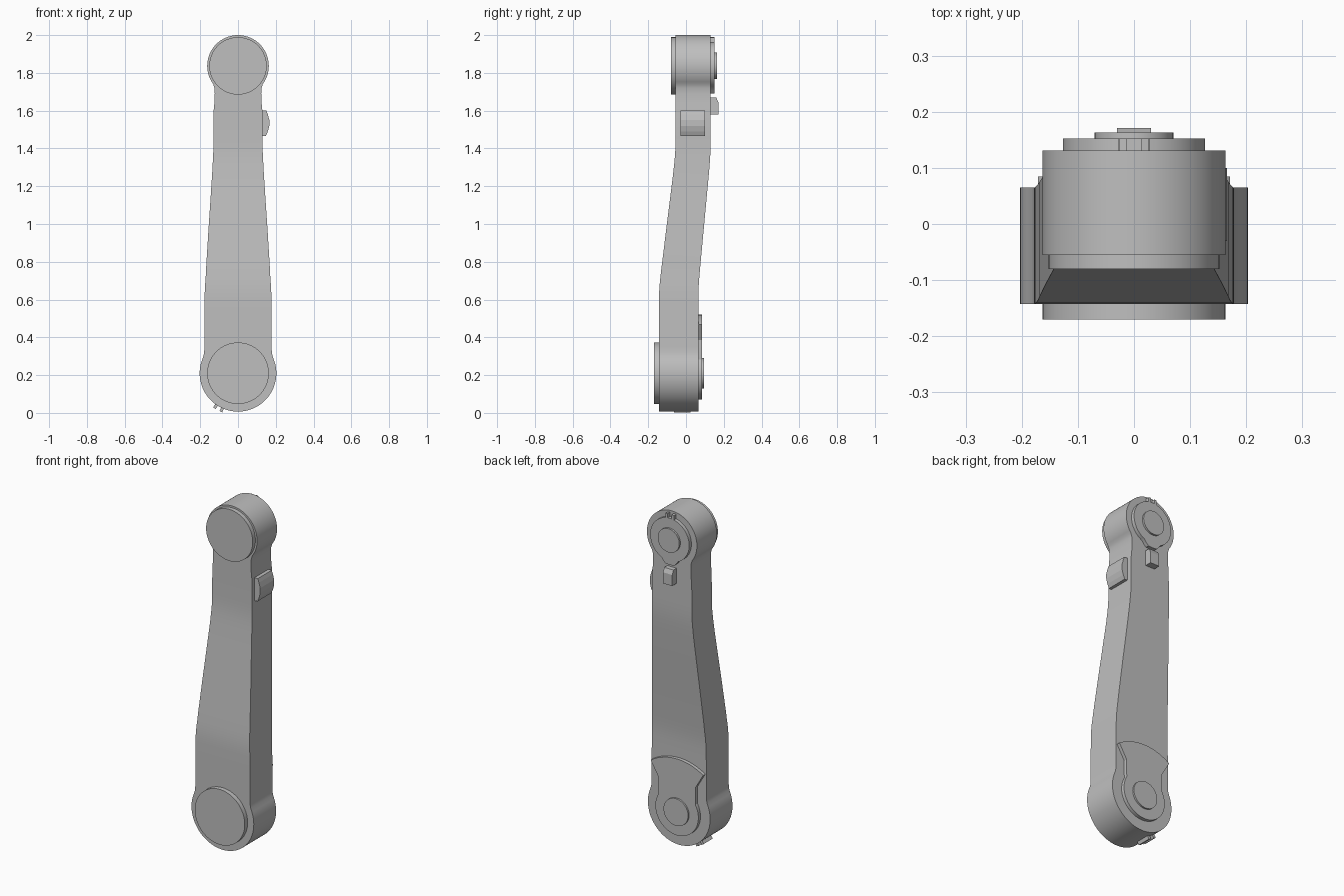
import bpy, bmesh, math
from mathutils import Matrix

if "Cube" in bpy.data.objects:
    bpy.data.objects.remove(bpy.data.objects["Cube"])

grey = bpy.data.materials.new("plain_grey")
grey.diffuse_color = (0.52, 0.52, 0.52, 1)
grey.use_nodes = True
grey.node_tree.nodes["Principled BSDF"].inputs["Base Color"].default_value = grey.diffuse_color


def finish(name, bm, smooth=True):
    bmesh.ops.recalc_face_normals(bm, faces=bm.faces)
    me = bpy.data.meshes.new(name)
    bm.to_mesh(me)
    bm.free()
    me.materials.append(grey)
    ob = bpy.data.objects.new(name, me)
    bpy.context.collection.objects.link(ob)
    if smooth:
        bpy.ops.object.select_all(action='DESELECT')
        ob.select_set(True)
        bpy.context.view_layer.objects.active = ob
        bpy.ops.object.shade_smooth_by_angle(angle=math.radians(30))
    return ob


def prism(name, pts, y0, y1, smooth=True):
    """Extrude an outline of (x, z) points from y0 to y1."""
    bm = bmesh.new()
    a = [bm.verts.new((x, y0, z)) for x, z in pts]
    b = [bm.verts.new((x, y1, z)) for x, z in pts]
    n = len(pts)
    for i in range(n):
        j = (i + 1) % n
        bm.faces.new((a[i], a[j], b[j], b[i]))
    bm.faces.new(a)
    bm.faces.new(b)
    return finish(name, bm, smooth)


def arc(r, cz, a0, a1, n):
    return [(r * math.cos(math.radians(a0 + (a1 - a0) * i / n)),
             cz + r * math.sin(math.radians(a0 + (a1 - a0) * i / n))) for i in range(n + 1)]


def disc(name, r, cz, y0, y1):
    return prism(name, arc(r, cz, 0, 360, 64)[:-1], y0, y1)


def interp(table, z):
    for (z0, v0), (z1, v1) in zip(table, table[1:]):
        if z <= z1:
            return v0 + (v1 - v0) * max(0, (z - z0) / (z1 - z0))
    return table[-1][1]


LOW, HIGH = 0.21, 1.837  # hub centre heights

# arm body: both hubs and the cranked, tapering beam lofted as one solid
outline = arc(0.203, LOW, -89.5, 20, 28)
outline += [(0.183, 0.30), (0.179, 0.32), (0.178, 0.35), (0.178, 0.52), (0.177, 0.60),
            (0.176, 0.64), (0.174, 0.68), (0.171, 0.72), (0.168, 0.78), (0.157, 0.96),
            (0.145, 1.14), (0.136, 1.28), (0.133, 1.34), (0.131, 1.38), (0.130, 1.42),
            (0.130, 1.46), (0.129, 1.60), (0.125, 1.64), (0.123, 1.69), (0.125, 1.72),
            (0.131, 1.74)]
outline += arc(0.163, HIGH, -31, 89.5, 28)
shift = [(0.60, 0), (0.64, 0.01), (0.68, 0.04), (0.72, 0.085), (0.78, 0.165),
         (1.28, 0.87), (1.34, 0.94), (1.38, 0.975), (1.42, 0.993), (1.46, 1)]
bm = bmesh.new()
rings = []
for hw, z in outline:
    t = interp(shift, z)
    yf, yb = -0.143 + 0.088 * t, 0.065 + 0.066 * t
    rings.append([bm.verts.new(p) for p in
                  ((-hw, yf, z), (hw, yf, z), (hw, yb, z), (-hw, yb, z))])
for r0, r1 in zip(rings, rings[1:]):
    for i in range(4):
        j = (i + 1) % 4
        bm.faces.new((r0[i], r0[j], r1[j], r1[i]))
bm.faces.new(rings[0])
bm.faces.new(rings[-1])
finish("arm_body", bm)

# round covers on the front and bosses on the back
disc("lower_front_cover", 0.163, LOW, -0.17, -0.142)
disc("upper_front_cover", 0.152, HIGH, -0.08, -0.054)
disc("lower_back_boss", 0.08, LOW, 0.084, 0.095)
disc("upper_back_boss", 0.07, HIGH, 0.150, 0.163)

# lower back plate: disc that widens into a fan above a notch
right = arc(0.14, LOW, -90, 31, 28)
right += [(0.122, 0.30), (0.122, 0.385), (0.171, 0.468)]
right += arc(0.31, LOW, 57, 90, 10)
left = [(-x, z) for x, z in reversed(right[1:-1])]
prism("lower_back_plate", right + left, 0.064, 0.085)

# upper back plate: disc with two ears on top and a tongue below
right = [(0, HIGH - 0.147), (0.028, HIGH - 0.146), (0.040, HIGH - 0.134)]
right += arc(0.127, HIGH, -64, 77.5, 30)
right += [(0.027, HIGH + 0.150), (0.013, HIGH + 0.152), (0.013, HIGH + 0.127)]
left = [(-x, z) for x, z in reversed(right[1:])]
prism("upper_back_plate", right + left, 0.130, 0.152)

# small catch on the back below the upper hub
bm = bmesh.new()
side = [(0.129, 1.58), (0.171, 1.58), (0.171, 1.645), (0.160, 1.67), (0.129, 1.67)]
a = [bm.verts.new((-0.03, y, z)) for y, z in side]
b = [bm.verts.new((0.03, y, z)) for y, z in side]
bm.faces.new(a)
bm.faces.new(b)
for i in range(5):
    j = (i + 1) % 5
    bm.faces.new((a[i], a[j], b[j], b[i]))
finish("back_catch", bm, False)

# button on the right side with a sloping outer face
prism("side_button", [(0.12, 1.467), (0.148, 1.467), (0.158, 1.49), (0.166, 1.52),
                      (0.166, 1.55), (0.158, 1.58), (0.150, 1.602), (0.12, 1.602)],
      -0.03, 0.10, False)

# two ridges of the stop under the lower hub
for k, ang in enumerate((236, 246)):
    bm = bmesh.new()
    bmesh.ops.create_cube(bm, size=1)
    bmesh.ops.scale(bm, vec=(0.03, 0.085, 0.016), verts=bm.verts)
    t = math.radians(ang)
    bmesh.ops.transform(bm, verts=bm.verts,
                        matrix=Matrix.Translation((0.208 * math.cos(t), -0.02, LOW + 0.208 * math.sin(t)))
                        @ Matrix.Rotation(-t, 4, 'Y'))
    finish("stop_ridge_%d" % (k + 1), bm, False)
